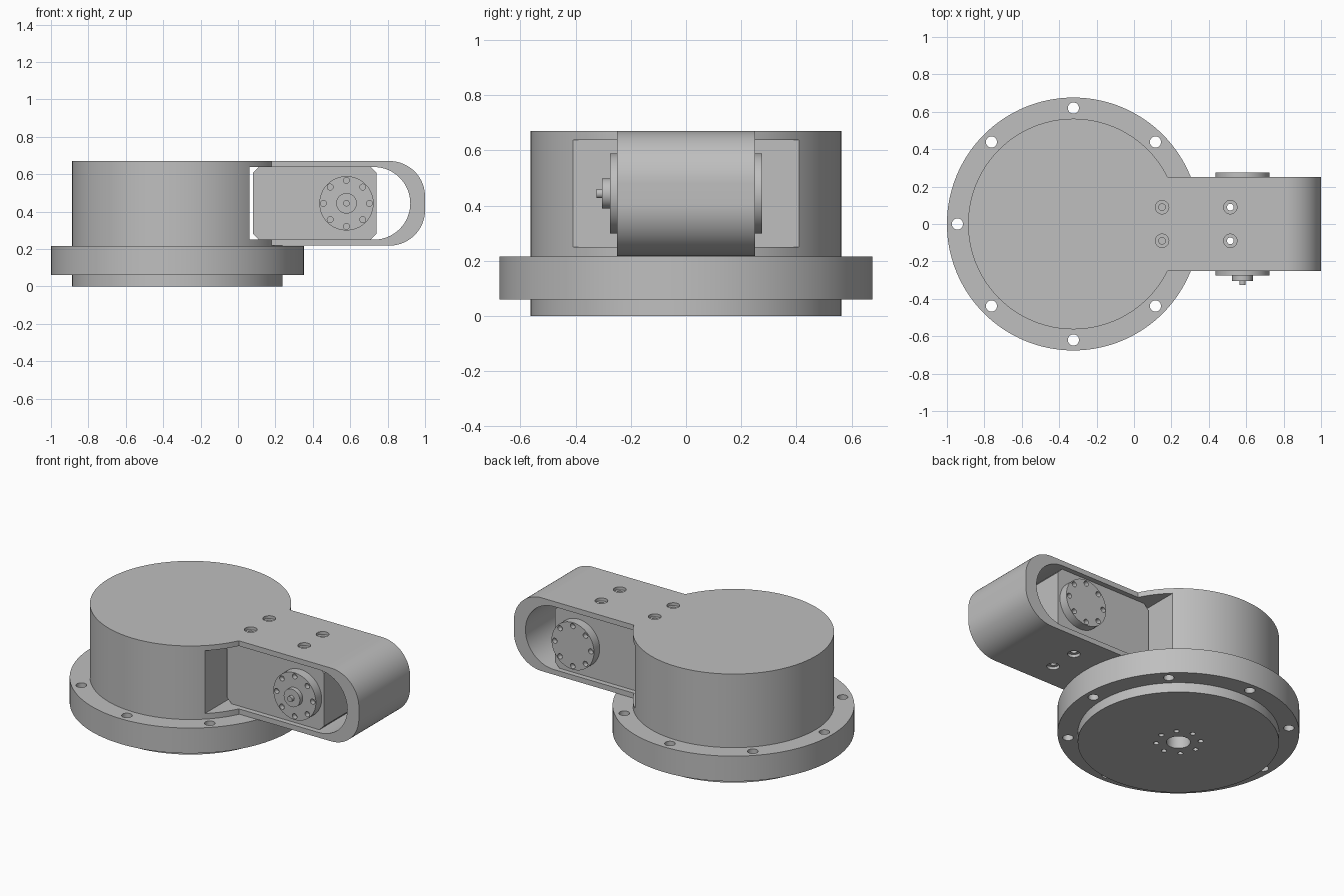
import bpy, bmesh, math
from mathutils import Matrix, Vector

if "Cube" in bpy.data.objects:
    bpy.data.objects.remove(bpy.data.objects["Cube"])

GREY = (0.52, 0.52, 0.52, 1)
metal = bpy.data.materials.new("plain grey metal")
metal.use_nodes = True
metal.diffuse_color = GREY
metal.node_tree.nodes["Principled BSDF"].inputs["Base Color"].default_value = GREY

CX = -0.324            # axis of the round base
JX, JZ = 0.58, 0.444   # axis of the arm joint
DRUM_R, TOP = 0.563, 0.67
ARM_Z, ARM_Y = 0.218, 0.25


def make(name, bm):
    bmesh.ops.recalc_face_normals(bm, faces=bm.faces)
    mesh = bpy.data.meshes.new(name)
    bm.to_mesh(mesh)
    bm.free()
    mesh.materials.append(metal)
    obj = bpy.data.objects.new(name, mesh)
    bpy.context.collection.objects.link(obj)
    return obj


def cylinder(name, start, end, radius, sides=32):
    a, b = Vector(start), Vector(end)
    spin = (b - a).to_track_quat('Z', 'Y').to_matrix().to_4x4()
    bm = bmesh.new()
    bmesh.ops.create_cone(bm, cap_ends=True, segments=sides, radius1=radius,
                          radius2=radius, depth=(b - a).length,
                          matrix=Matrix.Translation((a + b) / 2) @ spin)
    return make(name, bm)


def side_profile(name, points, half_width):
    """Extrude an x-z outline evenly to both sides of y = 0."""
    bm = bmesh.new()
    face = bm.faces.new([bm.verts.new((x, -half_width, z)) for x, z in points])
    out = bmesh.ops.extrude_face_region(bm, geom=[face])
    moved = [v for v in out["geom"] if isinstance(v, bmesh.types.BMVert)]
    bmesh.ops.translate(bm, verts=moved, vec=(0, 2 * half_width, 0))
    return make(name, bm)


def arc(x, z, radius, start, end, steps=20):
    angles = [math.radians(start + (end - start) * i / steps) for i in range(steps + 1)]
    return [(x + radius * math.cos(a), z + radius * math.sin(a)) for a in angles]


def combine(target, tool, operation='DIFFERENCE'):
    mod = target.modifiers.new("combine", 'BOOLEAN')
    mod.operation, mod.solver, mod.object = operation, 'EXACT', tool
    with bpy.context.temp_override(object=target, active_object=target):
        bpy.ops.object.modifier_apply(modifier=mod.name)
    bpy.data.objects.remove(tool)


def ring(radius, count=8):
    return [(radius * math.cos(math.tau * i / count),
             radius * math.sin(math.tau * i / count)) for i in range(count)]


# Drum housing with the rounded arm growing out of its side
housing = cylinder("drum_and_arm", (CX, 0, 0), (CX, 0, TOP), DRUM_R, 128)
r = 0.19
outline = [(-0.1, ARM_Z)] + arc(1 - r, ARM_Z + r, r, -90, 0) \
    + arc(1 - r, TOP - r, r, 0, 90) + [(-0.1, TOP)]
combine(housing, side_profile("arm", outline, ARM_Y), 'UNION')

# Wide pocket in the drum, then the round-ended slot through the arm
low, high, back = 0.25, 0.638, 0.061
combine(housing, side_profile("pocket", [(back, low), (0.4, low), (0.4, high), (back, high)], 0.41))
slot = [(0.2, low)] + arc(0.727, JZ, (high - low) / 2, -90, 90, 40) + [(0.2, high)]
combine(housing, side_profile("slot", slot, 0.8))

# Motor block with chamfered corners
c, x0, x1 = 0.03, 0.08, 0.74
z0, z1 = low + 0.001, high - 0.001
block = side_profile("motor_block", [
    (x0 + c, z0), (x1 - c, z0), (x1, z0 + c), (x1, z1 - c),
    (x1 - c, z1), (x0 + c, z1), (x0, z1 - c), (x0, z0 + c)], 0.22)

# Counterbored screw holes in the arm
for y in (-0.09, 0.09):
    for x, bottom in ((0.15, 0.225), (0.515, 0.1)):
        for part in (housing, block):
            combine(part, cylinder("screw_hole", (x, y, bottom), (x, y, 0.8), 0.018, 24))
        combine(housing, cylinder("counterbore", (x, y, TOP - 0.018), (x, y, 0.8), 0.036))
    combine(housing, cylinder("counterbore", (0.515, y, 0.1), (0.515, y, ARM_Z + 0.018), 0.036))

# Mounting holes in the underside
combine(housing, cylinder("centre_hole", (CX, 0, -0.1), (CX, 0, 0.08), 0.067, 48))
for x, y in ring(0.125):
    combine(housing, cylinder("small_hole", (CX + x, y, -0.1), (CX + x, y, 0.05), 0.015, 20))

# Flange with bolt holes
flange = cylinder("flange", (CX, 0, 0.06), (CX, 0, 0.216), 0.676, 128)
for x, y in ring(0.62):
    combine(flange, cylinder("bolt_hole", (CX + x, y, 0), (CX + x, y, 0.3), 0.03))
combine(flange, cylinder("flange_bore", (CX, 0, 0), (CX, 0, 0.4), DRUM_R - 0.01, 128))

# Joint discs on both sides of the motor block
parts = [housing, block, flange]
for name, side in (("front_disc", -1), ("back_disc", 1)):
    disc = cylinder(name, (JX, side * 0.2, JZ), (JX, side * 0.276, JZ), 0.145, 64)
    for x, z in ring(0.123):
        combine(disc, cylinder("disc_hole", (JX + x, side * 0.246, JZ + z),
                               (JX + x, side * 0.4, JZ + z), 0.016, 20))
    parts.append(disc)

# Hub and pin on the front disc
parts.append(cylinder("front_hub", (JX, -0.26, JZ), (JX, -0.304, JZ), 0.055, 48))
parts.append(cylinder("front_pin", (JX, -0.29, JZ), (JX, -0.325, JZ), 0.017, 24))

# Smooth the round walls and keep the edges crisp
bpy.ops.object.select_all(action='DESELECT')
for obj in parts:
    obj.select_set(True)
bpy.context.view_layer.objects.active = housing
bpy.ops.object.shade_smooth_by_angle(angle=math.radians(30))
